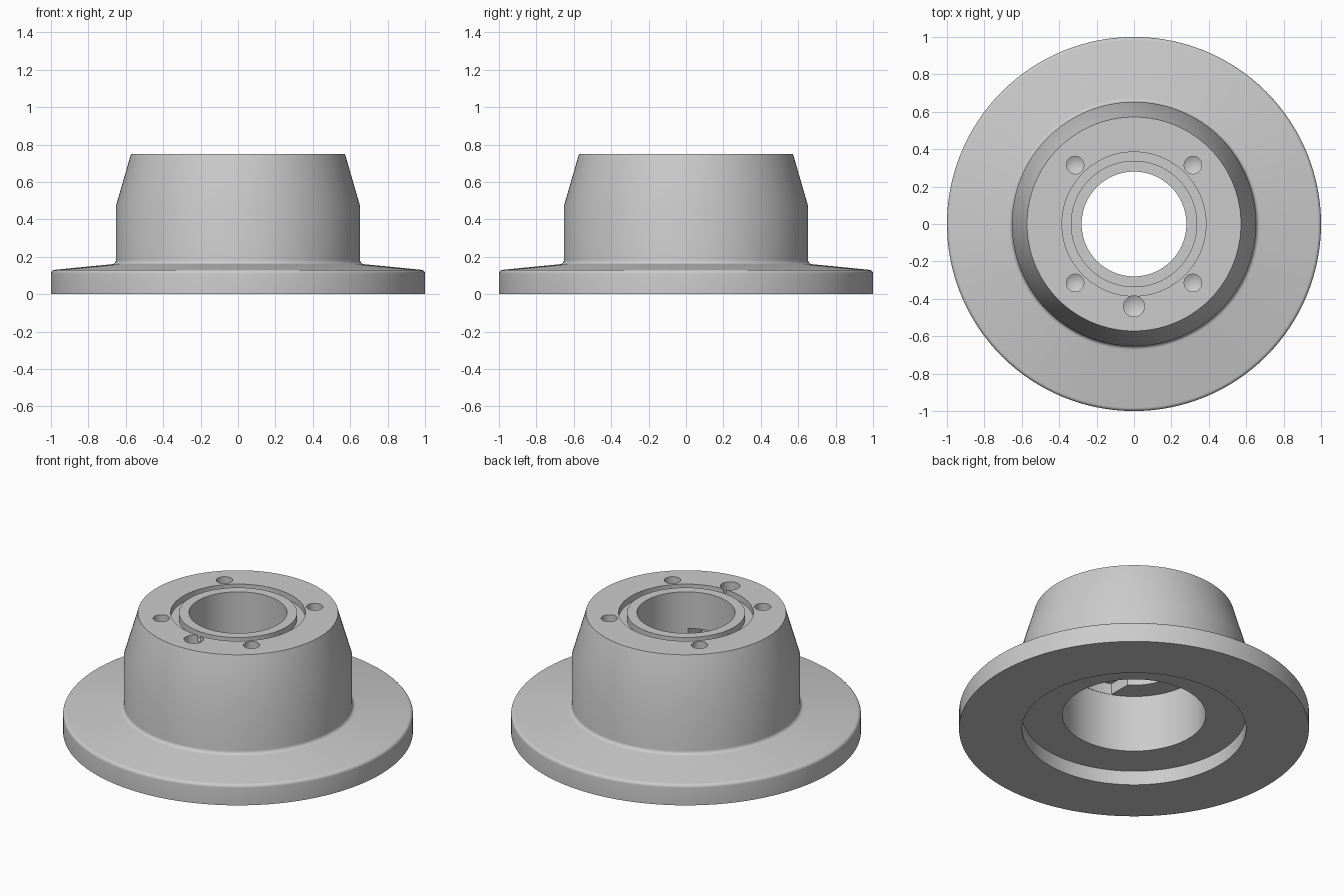
import bpy, bmesh, math
from mathutils import Matrix

if "Cube" in bpy.data.objects:
    bpy.data.objects.remove(bpy.data.objects["Cube"])

SEG = 128


def lathe(name, profile, closed, location=(0, 0, 0), seg=SEG):
    """Revolve (radius, z) points around z; radius 0 makes a pole."""
    bm = bmesh.new()
    verts = [bm.verts.new((r, 0, z)) for r, z in profile]
    pairs = list(zip(verts, verts[1:]))
    if closed:
        pairs.append((verts[-1], verts[0]))
    edges = [bm.edges.new(p) for p in pairs]
    bmesh.ops.spin(bm, geom=verts + edges, cent=(0, 0, 0), axis=(0, 0, 1),
                   angle=math.tau, steps=seg, use_duplicate=False)
    bmesh.ops.remove_doubles(bm, verts=bm.verts[:], dist=1e-5)
    bmesh.ops.recalc_face_normals(bm, faces=bm.faces[:])
    return finish(name, bm, location)


def finish(name, bm, location=(0, 0, 0)):
    bmesh.ops.transform(bm, matrix=Matrix.Translation(location), verts=bm.verts[:])
    mesh = bpy.data.meshes.new(name)
    bm.to_mesh(mesh)
    bm.free()
    ob = bpy.data.objects.new(name, mesh)
    bpy.context.collection.objects.link(ob)
    return ob


def arc(cx, cz, r, a0, a1, n=5):
    """Fillet points from angle a0 to a1 in degrees."""
    angles = [math.radians(a0 + (a1 - a0) * i / n) for i in range(n + 1)]
    return [(cx + r * math.cos(a), cz + r * math.sin(a)) for a in angles]


# Hub and flange: one closed turned section with seal groove and stepped bore
profile = [(0.64, 0), (1.0, 0)]
profile += arc(0.98, 0.11, 0.02, 0, 84)             # rounded rim
profile += arc(0.675, 0.182, 0.022, 264, 180)       # fillet at hub root
profile += [(0.653, 0.47), (0.572, 0.75),           # tapered hub
            (0.385, 0.75), (0.385, 0.71), (0.338, 0.71), (0.338, 0.75),
            (0.28, 0.75), (0.28, 0.45), (0.41, 0.45),
            (0.41, 0.09), (0.64, 0.09)]
hub = lathe("flanged_hub", profile, True)


def drill(name, x, y, r, depth):
    """Blind drilled hole with a conical bottom."""
    top = 0.8
    floor = 0.75 - depth
    pts = [(0, top), (r, top), (r, floor), (0, floor - r * 0.55)]
    return lathe(name, pts, False, (x, y, 0), 32)


# Four bolt holes and one larger locating hole
cutters = [drill("bolt_hole_cutter", sx * 0.315, sy * 0.315, 0.047, 0.17)
           for sx in (-1, 1) for sy in (-1, 1)]
cutters.append(drill("locating_hole_cutter", 0, -0.44, 0.056, 0.12))

# Slot in the underside of the inner ledge, on the front side
bm = bmesh.new()
half, radius = 0.15, 0.408
a = math.degrees(math.asin(half / radius))
outline = [(-half, -0.1)] + arc(0, 0, radius, 270 - a, 270 + a, 12) + [(half, -0.1)]
face = bm.faces.new([bm.verts.new((x, y, 0.42)) for x, y in outline])
grown = bmesh.ops.extrude_face_region(bm, geom=[face])["geom"]
bmesh.ops.translate(bm, vec=(0, 0, 0.10),
                    verts=[g for g in grown if isinstance(g, bmesh.types.BMVert)])
bmesh.ops.recalc_face_normals(bm, faces=bm.faces[:])
cutters.append(finish("ledge_slot_cutter", bm))

# Cut and apply
bpy.context.view_layer.objects.active = hub
hub.select_set(True)
for c in cutters:
    c.hide_render = True
    mod = hub.modifiers.new("cut", 'BOOLEAN')
    mod.operation = 'DIFFERENCE'
    mod.solver = 'EXACT'
    mod.object = c
    bpy.ops.object.modifier_apply(modifier=mod.name)
for c in cutters:
    bpy.data.objects.remove(c, do_unlink=True)

bpy.ops.object.shade_smooth_by_angle(angle=math.radians(25))
